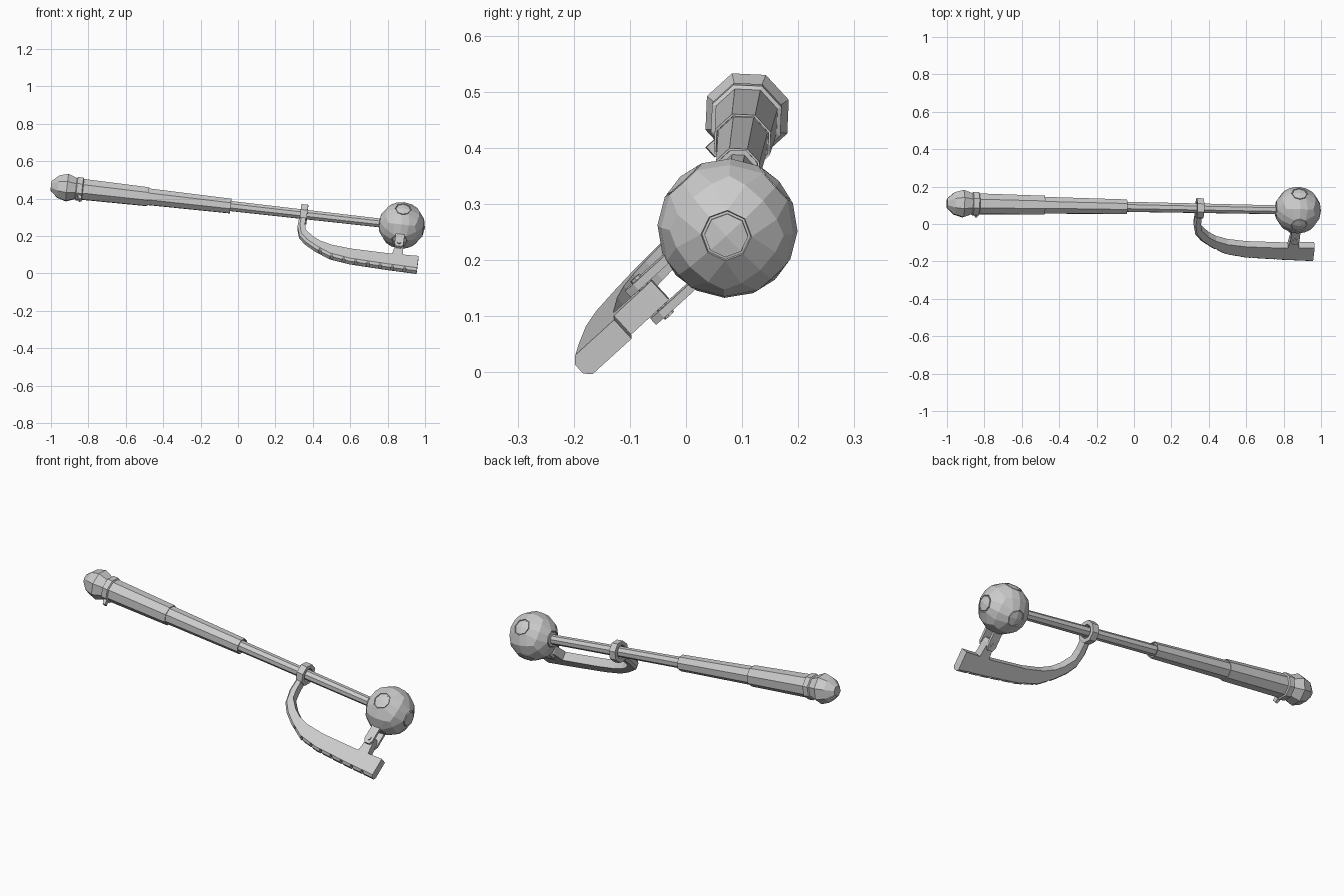
import bpy, bmesh, math
from mathutils import Matrix, Vector

cube = bpy.data.objects.get("Cube")
if cube:
    bpy.data.objects.remove(cube, do_unlink=True)

# Single material
grey = bpy.data.materials.new("light_grey")
grey.use_nodes = True
colour = (0.6, 0.6, 0.6, 1)
grey.diffuse_color = colour
grey.node_tree.nodes["Principled BSDF"].inputs["Base Color"].default_value = colour

# Local frame: X along the shaft, -Z towards the guard, origin in the ball
X = Vector((1, -0.0195, -0.113)).normalized()
Z = Vector((0.09, 0.74, 0.672))
Z = (Z - X * Z.dot(X)).normalized()
Y = Z.cross(X)
FRAME = Matrix.Translation((0.875, 0.074, 0.257)) @ Matrix((X, Y, Z)).transposed().to_4x4()


def finish(name, bm):
    bmesh.ops.remove_doubles(bm, verts=bm.verts, dist=1e-5)
    bmesh.ops.recalc_face_normals(bm, faces=bm.faces)
    me = bpy.data.meshes.new(name)
    bm.to_mesh(me)
    bm.free()
    me.materials.append(grey)
    ob = bpy.data.objects.new(name, me)
    bpy.context.collection.objects.link(ob)
    ob.matrix_world = FRAME
    return ob


def loft(name, rings, loop=False):
    """Skin a list of equal-length point rings."""
    bm = bmesh.new()
    vs = [[bm.verts.new(p) for p in ring] for ring in rings]
    n = len(vs[0])
    pairs = list(zip(vs, vs[1:])) + ([(vs[-1], vs[0])] if loop else [])
    for a, b in pairs:
        for i in range(n):
            j = (i + 1) % n
            bm.faces.new((a[i], a[j], b[j], b[i]))
    if not loop:
        bm.faces.new(vs[0])
        bm.faces.new(vs[-1])
    return finish(name, bm)


def lathe(name, profile, sides=8, loop=False):
    """Spin (position, radius) pairs round the shaft axis."""
    angles = [math.tau * (i + 0.5) / sides for i in range(sides)]
    return loft(name, [[(s, r * math.cos(a), r * math.sin(a)) for a in angles]
                       for s, r in profile], loop)


def plate(name, outline, y0, y1):
    """Extrude an (s, d) outline sideways; d is distance towards the guard."""
    return loft(name, [[(s, y, -d) for s, d in outline] for y in (y0, y1)])


# Handle: pommel, collar and telescoping octagonal tubes
lathe("pommel", [(-1.887, 0.027), (-1.848, 0.064), (-1.80, 0.079), (-1.745, 0.057)])
lathe("collar", [(-1.752, 0.06), (-1.748, 0.067), (-1.718, 0.067), (-1.714, 0.06)])
plate("collar_tab", [(-1.745, 0.05), (-1.72, 0.05), (-1.715, 0.085), (-1.728, 0.088)],
      -0.012, 0.012)


def tube(name, a, ra, b, rb):
    lathe(name, [(a, ra), (b, rb), (b, rb - 0.004), (b - 0.008, rb - 0.005)])


tube("grip", -1.735, 0.060, -1.363, 0.054)
tube("middle_tube", -1.40, 0.048, -0.92, 0.042)
lathe("shaft", [(-0.95, 0.029), (-0.09, 0.025)])

# Ring that carries the guard
lathe("guard_ring", [(-0.545, 0.036), (-0.545, 0.057), (-0.508, 0.057), (-0.508, 0.036)],
      loop=True)

# Ball: rounded cube with an octagonal panel on each of its six sides
R = 0.125
bm = bmesh.new()
bmesh.ops.create_cube(bm, size=2)
bmesh.ops.subdivide_edges(bm, edges=bm.edges, cuts=3, use_grid_fill=True)
poles = []
for v in bm.verts:
    c = [abs(round(k, 2)) for k in v.co]
    ones, halves = c.count(1), c.count(0.5)
    if ones == 1 and c.count(0) == 2:
        poles.append(v)
    if ones == 1:
        h = 0.275 if halves == 2 else 0.385
        v.co = Vector([math.copysign(h, k) if abs(abs(k) - 0.5) < 0.01 else k for k in v.co])
    v.co = v.co.normalized() * R
panels = [list(p.link_faces) for p in poles]
for faces in panels:
    bmesh.ops.recalc_face_normals(bm, faces=bm.faces)
    for thickness, depth in ((0.001, -0.005), (0.004, 0), (0.001, 0.005)):
        bmesh.ops.inset_region(bm, faces=faces, thickness=thickness, depth=depth,
                               use_even_offset=True)
finish("ball", bm)

# Curved guard: inner s, inner d, outer s, outer d
path = [(-0.514, 0.045, -0.549, 0.045), (-0.512, 0.10, -0.551, 0.11),
        (-0.505, 0.143, -0.535, 0.18), (-0.461, 0.19, -0.50, 0.225),
        (-0.42, 0.217, -0.44, 0.272), (-0.356, 0.239, -0.36, 0.318),
        (-0.254, 0.252, -0.25, 0.34), (-0.052, 0.256, -0.05, 0.351),
        (0.113, 0.25, 0.113, 0.356)]


def param(s):
    """Path parameter at an outer position on the blade."""
    for i in range(4, len(path) - 1):
        a, b = path[i][2], path[i + 1][2]
        if a <= s <= b:
            return i + (s - a) / (b - a)


# Sections along the guard, with a row of shallow notches in its outer edge
stations = [(float(i), 0) for i in range(len(path))]
for k in range(8):
    s = -0.415 + 0.066 * k
    t0, t1 = param(s - 0.007), param(s + 0.007)
    stations += [(t0, 0), (t0, 0.009), (t1, 0.009), (t1, 0)]
stations.sort(key=lambda st: st[0])
rings = []
W, C = 0.023, 0.012
for t, cut in stations:
    i = min(int(t), len(path) - 2)
    p = [a + (b - a) * (t - i) for a, b in zip(path[i], path[i + 1])]
    inner, outer = Vector(p[:2]), Vector(p[2:])
    across = (outer - inner).normalized()
    shoulder = outer - across * C
    tip = outer - across * cut
    rings.append([(q.x, y, -q.y) for q, y in
                  ((inner, -W), (shoulder, -W), (tip, -W + C),
                   (tip, W - C), (shoulder, W), (inner, W))])
loft("guard", rings)

# Hinge between ball and guard
arm = [(-0.024, 0.10), (0.024, 0.10), (0.024, 0.19), (0.014, 0.21),
       (-0.014, 0.21), (-0.024, 0.19)]
for side, name in ((-1, "hinge_plate_right"), (1, "hinge_plate_left")):
    plate(name, arm, side * 0.026, side * 0.041)
plate("hinge_tab", [(-0.012, 0.163), (0.012, 0.163), (0.02, 0.18), (0.03, 0.26),
                    (-0.03, 0.26), (-0.02, 0.18)], -0.023, 0.023)
pin = [(0.011 * math.cos(math.tau * i / 8), 0.182 + 0.011 * math.sin(math.tau * i / 8))
       for i in range(8)]
plate("hinge_pin", pin, -0.046, 0.046)
